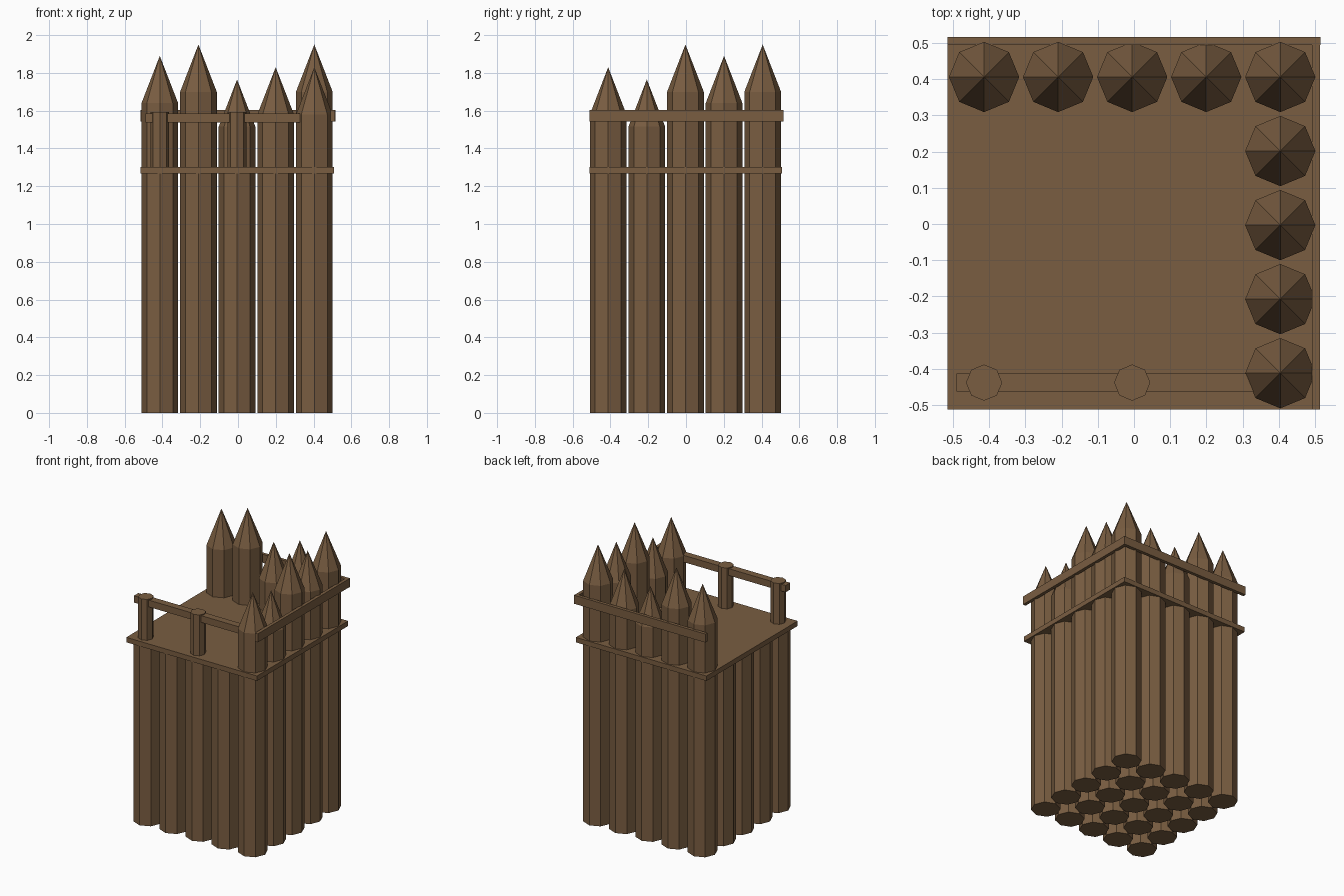
import bpy, bmesh, math
from mathutils import Matrix

if "Cube" in bpy.data.objects:
    bpy.data.objects.remove(bpy.data.objects["Cube"])

wood = bpy.data.materials.new("brown wood")
wood.diffuse_color = (0.192, 0.110, 0.053, 1)
wood.use_nodes = True
wood.node_tree.nodes["Principled BSDF"].inputs["Base Color"].default_value = wood.diffuse_color


def finish(name, bm):
    bmesh.ops.recalc_face_normals(bm, faces=bm.faces)
    me = bpy.data.meshes.new(name)
    bm.to_mesh(me)
    bm.free()
    me.materials.append(wood)
    ob = bpy.data.objects.new(name, me)
    bpy.context.collection.objects.link(ob)
    return ob


def box(name, x0, x1, y0, y1, z0, z1):
    bm = bmesh.new()
    m = (Matrix.Translation(((x0 + x1) / 2, (y0 + y1) / 2, (z0 + z1) / 2))
         @ Matrix.Diagonal((x1 - x0, y1 - y0, z1 - z0, 1)))
    bmesh.ops.create_cube(bm, size=1, matrix=m)
    return finish(name, bm)


def log(name, x, y, r, z0, z1, tip=None):
    """Eight-sided log, flat on top or sharpened to a tip."""
    bm = bmesh.new()
    ang = [i * math.pi / 4 for i in range(8)]
    lo, hi = [[bm.verts.new((x + r * math.cos(a), y + r * math.sin(a), z))
               for a in ang] for z in (z0, z1)]
    bm.faces.new(lo[::-1])
    for i in range(8):
        j = (i + 1) % 8
        bm.faces.new((lo[i], lo[j], hi[j], hi[i]))
    if tip:
        t = bm.verts.new((x, y, tip))
        for i in range(8):
            bm.faces.new((hi[i], hi[(i + 1) % 8], t))
    else:
        bm.faces.new(hi)
    return finish(name, bm)


# 5 x 5 logs; back row and right column rise to sharpened tips
STEP, R, CONE = 0.2045, 0.097, 0.25
xs = [-0.414 + STEP * i for i in range(5)]
ys = [-0.412 + STEP * i for i in range(5)]
back_tips = [1.89, 1.95, 1.765, 1.83, 1.95]
right_tips = [1.83, 1.765, 1.95, 1.89, 1.95]
for i, x in enumerate(xs):
    for j, y in enumerate(ys):
        tip = back_tips[i] if j == 4 else right_tips[j] if i == 4 else None
        if tip:
            log("pointed_log", x, y, R, 0, tip - CONE, tip)
        else:
            log("support_log", x, y, R, 0, 1.28)

# platform
box("platform", -0.515, 0.507, -0.512, 0.507, 1.268, 1.303)

# binding rails on the back and right walls
box("back_rail", -0.515, 0.515, 0.494, 0.517, 1.543, 1.603)
box("right_rail", 0.491, 0.514, -0.512, 0.515, 1.543, 1.603)

# front handrail with two posts
box("front_handrail", -0.49, 0.42, -0.463, -0.413, 1.537, 1.585)
for x in (xs[0], xs[2]):
    log("handrail_post", x, -0.438, 0.05, 1.29, 1.592)
